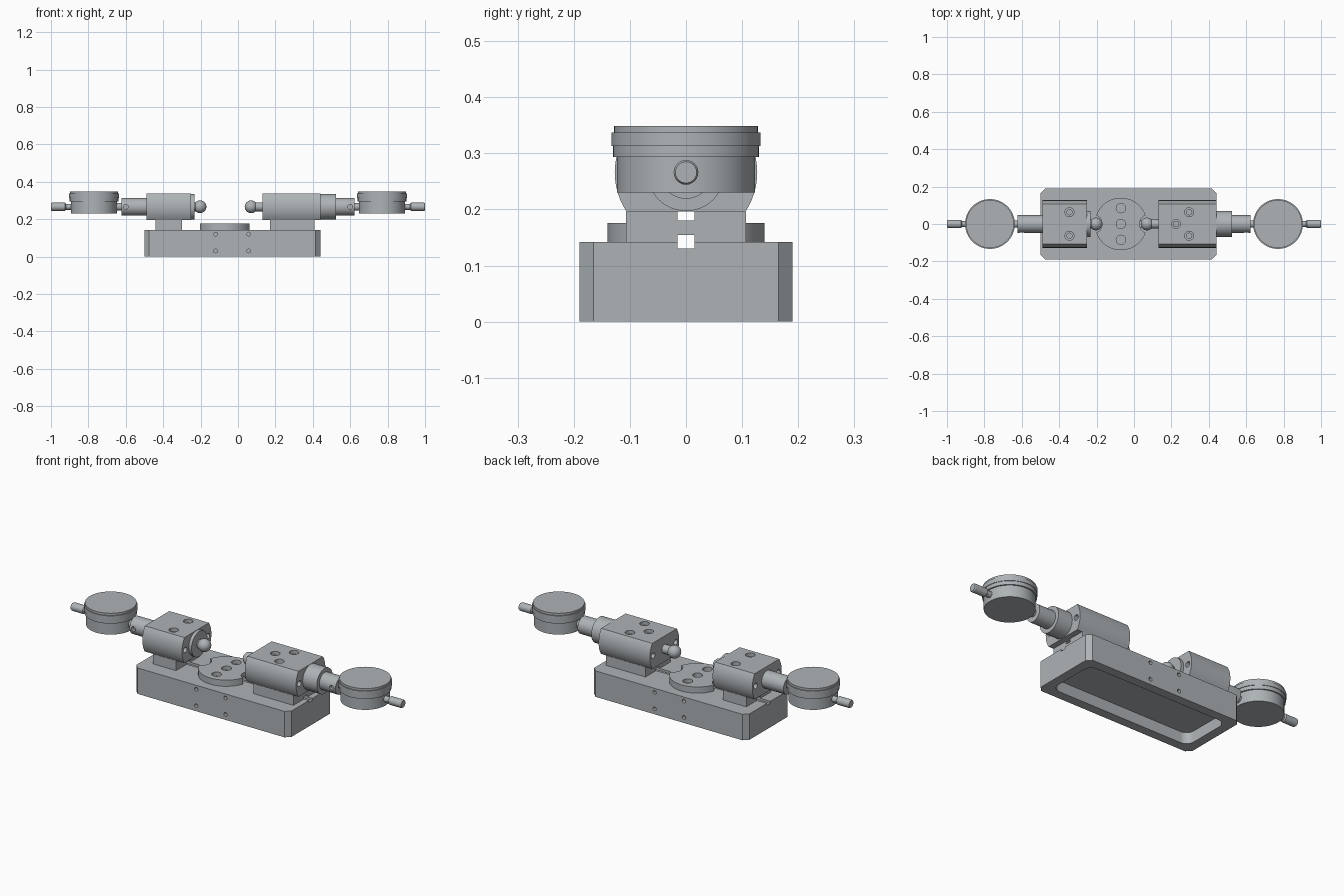
import bpy, bmesh, math
from mathutils import Matrix, Vector

if "Cube" in bpy.data.objects:
    bpy.data.objects.remove(bpy.data.objects["Cube"])

steel = bpy.data.materials.new("steel grey")
steel.diffuse_color = (0.42, 0.45, 0.47, 1)
steel.use_nodes = True
steel.node_tree.nodes["Principled BSDF"].inputs["Base Color"].default_value = steel.diffuse_color
AXIS_Z = 0.266          # height of the spindle line
DISC_X = -0.07          # centre of the work disc


def finish(name, bm):
    bmesh.ops.recalc_face_normals(bm, faces=bm.faces)
    me = bpy.data.meshes.new(name)
    bm.to_mesh(me)
    bm.free()
    me.materials.append(steel)
    ob = bpy.data.objects.new(name, me)
    bpy.context.collection.objects.link(ob)
    return ob


def prism(name, pts, lo, hi, axis='z'):
    """Extrude a 2D outline along z (points x,y) or x (points y,z)."""
    bm = bmesh.new()
    place = (lambda a, b, h: (a, b, h)) if axis == 'z' else (lambda a, b, h: (h, a, b))
    bottom = [bm.verts.new(place(a, b, lo)) for a, b in pts]
    top = [bm.verts.new(place(a, b, hi)) for a, b in pts]
    bm.faces.new(bottom[::-1])
    bm.faces.new(top)
    n = len(pts)
    for i in range(n):
        j = (i + 1) % n
        bm.faces.new((bottom[i], bottom[j], top[j], top[i]))
    return finish(name, bm)


def box(name, x0, x1, y0, y1, z0, z1):
    return prism(name, [(x0, y0), (x1, y0), (x1, y1), (x0, y1)], z0, z1)


def lathe(name, profile, origin, axis, seg=48):
    """Revolve (radius, distance) points, closed at both ends, about an axis."""
    rot = Vector((0, 0, 1)).rotation_difference(Vector(axis)).to_matrix().to_4x4()
    bm = bmesh.new()
    rings = [[bm.verts.new((r * math.cos(2 * math.pi * i / seg),
                            r * math.sin(2 * math.pi * i / seg), h))
              for i in range(seg)] for r, h in profile]
    for a, b in zip(rings, rings[1:]):
        for i in range(seg):
            j = (i + 1) % seg
            bm.faces.new((a[i], a[j], b[j], b[i]))
    bm.faces.new(rings[0][::-1])
    bm.faces.new(rings[-1])
    bm.transform(Matrix.Translation(origin) @ rot)
    return finish(name, bm)


def rod(name, r, a, b, seg=32):
    a, b = Vector(a), Vector(b)
    return lathe(name, [(r, 0), (r, (b - a).length)], a, (b - a).normalized(), seg)


def cut(ob, cutters):
    bpy.context.view_layer.objects.active = ob
    for c in cutters:
        c.hide_render = True
        m = ob.modifiers.new("cut", 'BOOLEAN')
        m.operation, m.solver, m.object = 'DIFFERENCE', 'EXACT', c
        bpy.ops.object.modifier_apply(modifier=m.name)
        bpy.data.objects.remove(c, do_unlink=True)


def bolt_hole(x, y, top):
    """Counterbore with a narrower hole at its floor."""
    return [rod("hole", 0.024, (x, y, top - 0.02), (x, y, top + 0.01)),
            rod("hole", 0.014, (x, y, top - 0.034), (x, y, top))]


def key_slot():
    return box("slot", -0.6, 0.6, -0.015, 0.015, 0.13, 0.154)


# Base block with chamfered corners, hollow underneath
x0, x1, w, c = -0.50, 0.44, 0.19, 0.025
outline = [(x0 + c, -w), (x1 - c, -w), (x1, -w + c), (x1, w - c),
           (x1 - c, w), (x0 + c, w), (x0, w - c), (x0, -w + c)]
base = prism("base", outline, 0, 0.142)
pocket, pr = [], 0.045
for cx, cy, start in ((0.345, 0.095, 0), (-0.405, 0.095, 90),
                      (-0.405, -0.095, 180), (0.345, -0.095, 270)):
    for k in range(9):
        t = math.radians(start + k * 11.25)
        pocket.append((cx + pr * math.cos(t), cy + pr * math.sin(t)))
side_holes = [rod("hole", 0.01, (x, s * 0.17, z), (x, s * 0.2, z), 16)
              for x in (-0.12, 0.057) for z in (0.03, 0.12) for s in (-1, 1)]
cut(base, [prism("pocket", pocket, -0.02, 0.06), key_slot()] + side_holes)

# Work disc with bolt holes and relief notches below the ball tips
disc = rod("work_disc", 0.14, (DISC_X, 0, 0.142), (DISC_X, 0, 0.176), 64)
cutters = [key_slot()]
for s in (-1, 1):
    nx = DISC_X + s * 0.15
    cutters.append(rod("notch", 0.05, (nx, 0, 0.1), (nx, 0, 0.2)))
for y in (-0.085, 0, 0.085):
    cutters.append(rod("hole", 0.025, (DISC_X, y, 0.155), (DISC_X, y, 0.2)))
cut(disc, cutters)

# Housing section: round sides between flat top and bottom
R, flat = 0.127, 0.07
a = math.asin(flat / R)
section = [(side * R * math.cos(t), AXIS_Z + side * R * math.sin(t))
           for side in (1, -1) for t in (-a + 2 * a * k / 12 for k in range(13))]

# side, housing start/end, pedestal start/end, ball x, bolt x
heads = [("left", -1, -0.49, -0.25, -0.44, -0.30, -0.203, -0.345),
         ("right", 1, 0.13, 0.44, 0.17, 0.41, 0.07, 0.295)]
for name, s, h0, h1, p0, p1, ball_x, bolt_x in heads:
    pedestal = box(name + "_pedestal", p0, p1, -0.107, 0.107, 0.142, 0.196)
    cut(pedestal, [key_slot(), box("slot", -0.6, 0.6, -0.015, 0.015, 0.18, 0.21)])

    housing = prism(name + "_housing", section, h0, h1, 'x')
    holes = bolt_hole(bolt_x, 0.063, 0.336) + bolt_hole(bolt_x, -0.063, 0.336)
    if s > 0:
        holes += bolt_hole(0.225, 0, 0.336)
    for e in (h0, h1):
        for y in (-0.098, 0.098):
            holes.append(rod("hole", 0.015, (e - 0.02, y, AXIS_Z), (e + 0.02, y, AXIS_Z), 20))
    cut(housing, holes)

    inner, outer = (h1, h0) if s < 0 else (h0, h1)
    # Collar and spindle tube
    if s < 0:
        rod("left_collar", 0.069, (inner - 0.01, 0, AXIS_Z), (-0.233, 0, AXIS_Z), 48)
        tube_start = outer + 0.02
    else:
        rod("right_collar", 0.069, (outer - 0.01, 0, AXIS_Z), (0.525, 0, AXIS_Z), 48)
        tube_start = 0.51
    tube = rod(name + "_tube", 0.047, (tube_start, 0, AXIS_Z), (s * 0.623, 0, AXIS_Z), 40)
    cut(tube, [rod("hole", 0.013, (s * 0.6, -0.06, AXIS_Z), (s * 0.6, -0.03, AXIS_Z), 16)])

    # Ball tip and its stem
    rod(name + "_tip_stem", 0.024, (inner + s * 0.02, 0, AXIS_Z), (ball_x, 0, AXIS_Z))
    bm = bmesh.new()
    bmesh.ops.create_uvsphere(bm, u_segments=32, v_segments=16, radius=0.034)
    bm.transform(Matrix.Translation((ball_x, 0, AXIS_Z)))
    finish(name + "_ball_tip", bm)

    # Dial gauge: stepped round case with stems on both sides
    lathe(name + "_gauge", [(0.123, 0.23), (0.123, 0.293), (0.130, 0.293), (0.130, 0.313),
                            (0.133, 0.313), (0.133, 0.337), (0.128, 0.337), (0.128, 0.349)],
          (s * 0.77, 0, 0), (0, 0, 1), 64)
    rod(name + "_gauge_stem", 0.02, (s * 0.61, 0, AXIS_Z), (s * 0.67, 0, AXIS_Z))
    lathe(name + "_gauge_cap", [(0.016, 0), (0.016, 0.06), (0.022, 0.065), (0.022, 0.135),
                                (0.019, 0.14)],
          (s * 0.86, 0, AXIS_Z), (s, 0, 0), 24)

# Smooth the round parts, keep edges sharp
for ob in bpy.context.scene.objects:
    ob.select_set(True)
    bpy.context.view_layer.objects.active = ob
bpy.ops.object.shade_smooth_by_angle(angle=math.radians(30))
